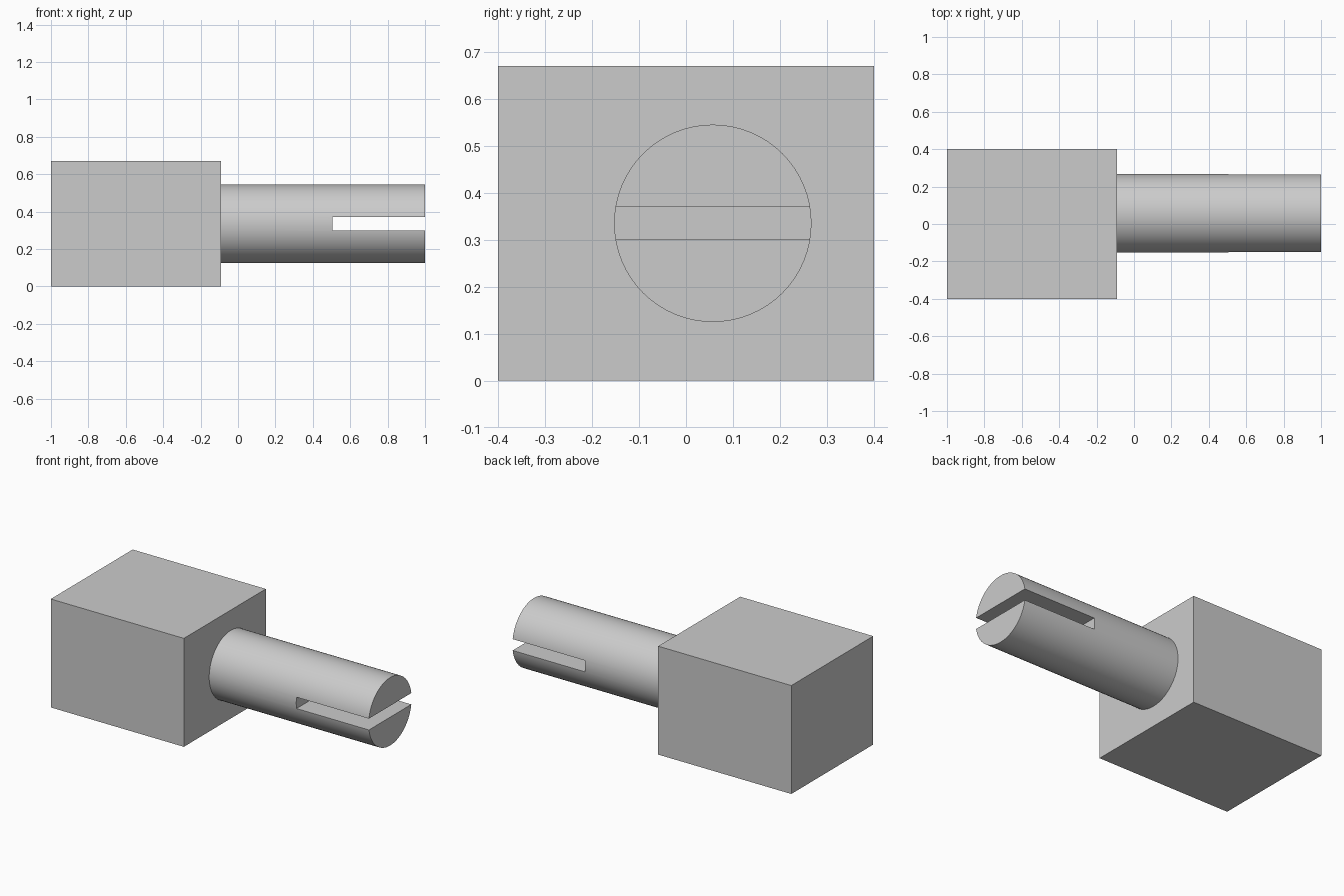
import bpy
import math

cube = bpy.data.objects.get("Cube")
if cube:
    bpy.data.objects.remove(cube, do_unlink=True)

# Single grey material
grey = bpy.data.materials.new("light_grey")
grey.use_nodes = True
colour = (0.6, 0.6, 0.6, 1)
grey.diffuse_color = colour
grey.node_tree.nodes["Principled BSDF"].inputs["Base Color"].default_value = colour


def box(name, low, high):
    """Box between two opposite corners."""
    centre = [(a + b) / 2 for a, b in zip(low, high)]
    bpy.ops.mesh.primitive_cube_add(size=1, location=centre)
    ob = bpy.context.object
    ob.name = name
    ob.scale = [b - a for a, b in zip(low, high)]
    bpy.ops.object.transform_apply(location=False, rotation=False, scale=True)
    ob.data.materials.append(grey)
    return ob


BODY_END = -0.09
SHAFT_Y, SHAFT_Z, RADIUS = 0.057, 0.335, 0.21

# Rectangular body
box("body_block", (-1, -0.4, 0), (BODY_END, 0.4, 0.67))

# Round shaft, set off-centre on the end of the body
bpy.ops.mesh.primitive_cylinder_add(
    vertices=64, radius=RADIUS, depth=1 - BODY_END,
    location=((1 + BODY_END) / 2, SHAFT_Y, SHAFT_Z),
    rotation=(0, math.pi / 2, 0))
shaft = bpy.context.object
shaft.name = "slotted_shaft"
shaft.data.materials.append(grey)

# Slot through the free end of the shaft
cutter = box("slot_cutter", (0.505, SHAFT_Y - 0.3, 0.3), (1.1, SHAFT_Y + 0.3, 0.37))
slot = shaft.modifiers.new("slot", "BOOLEAN")
slot.operation = "DIFFERENCE"
slot.solver = "EXACT"
slot.object = cutter
bpy.ops.object.select_all(action="DESELECT")
shaft.select_set(True)
bpy.context.view_layer.objects.active = shaft
bpy.ops.object.modifier_apply(modifier=slot.name)
bpy.data.objects.remove(cutter, do_unlink=True)
bpy.ops.object.shade_smooth_by_angle(angle=math.radians(30))
